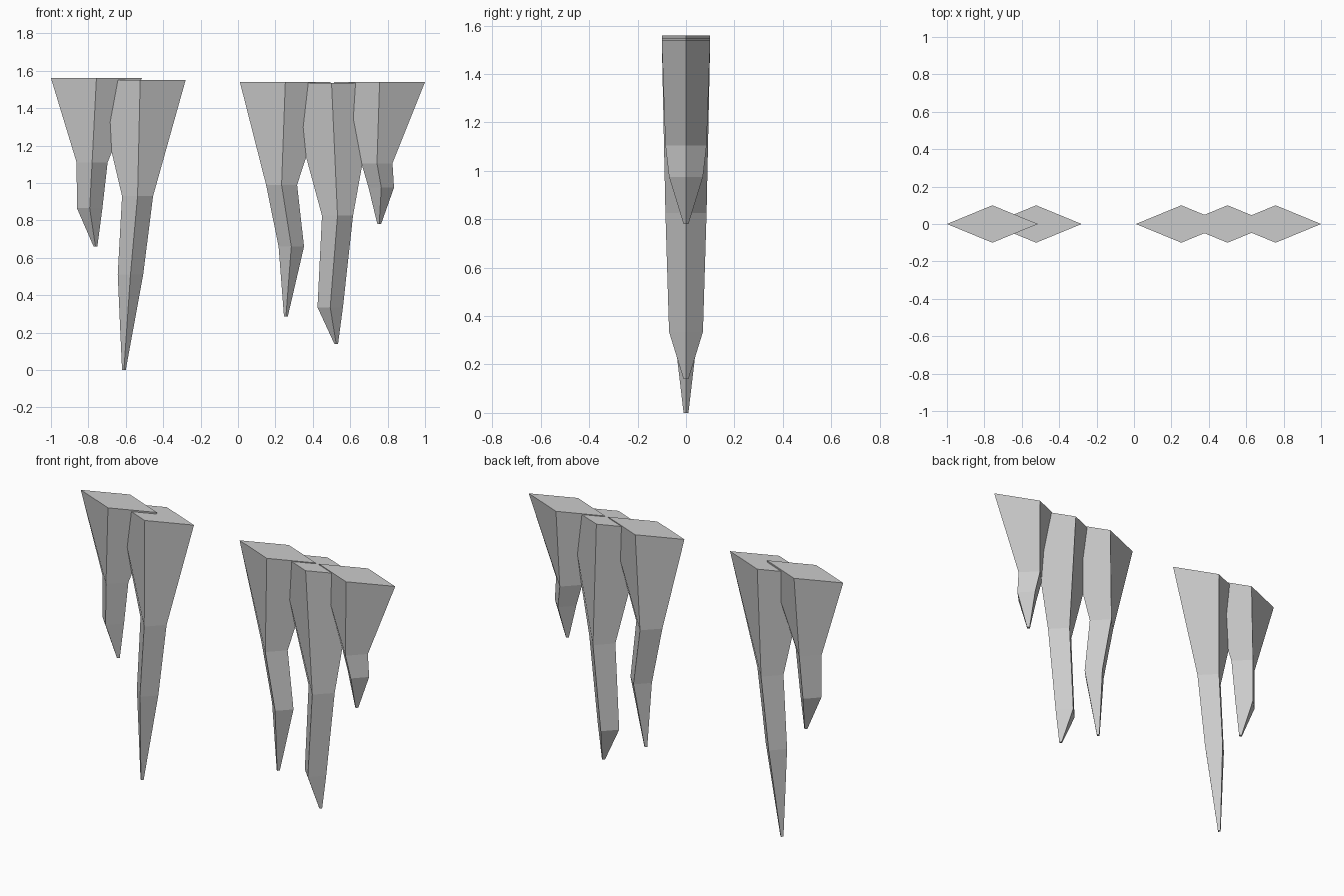
import bpy

# Remove the default cube
cube = bpy.data.objects.get("Cube")
if cube:
    bpy.data.objects.remove(cube, do_unlink=True)

# Single grey stone material
stone = bpy.data.materials.new("grey_stone")
stone.use_nodes = True
grey = (0.6, 0.6, 0.6, 1)
stone.diffuse_color = grey
stone.node_tree.nodes["Principled BSDF"].inputs["Base Color"].default_value = grey

# Half width and half depth shared by every spike: root, shoulder, knee, tip
WIDTHS = (0.243, 0.083, 0.068, 0.01)
DEPTHS = (0.1, 0.085, 0.07, 0.01)

# Centre line (x, z) of each hanging spike, from root to tip
SPIKES = {
    "right_cluster_short_spike": ((-0.757, 1.56), (-0.78, 1.11), (-0.793, 0.865), (-0.762, 0.66)),
    "right_cluster_long_spike": ((-0.523, 1.55), (-0.537, 0.93), (-0.575, 0.51), (-0.61, 0)),
    "left_cluster_inner_spike": ((0.253, 1.54), (0.233, 0.99), (0.285, 0.66), (0.256, 0.285)),
    "left_cluster_middle_spike": ((0.5, 1.535), (0.532, 0.825), (0.493, 0.335), (0.525, 0.14)),
    "left_cluster_outer_spike": ((0.757, 1.54), (0.743, 1.105), (0.766, 0.975), (0.755, 0.78)),
}


def build_spike(name, path):
    """Skin diamond-shaped rings along a bent path and cap both ends."""
    verts, faces = [], []
    for (x, z), w, d in zip(path, WIDTHS, DEPTHS):
        verts += [(x - w, 0, z), (x, -d, z), (x + w, 0, z), (x, d, z)]
    for ring in range(len(path) - 1):
        top, low = ring * 4, ring * 4 + 4
        for side in range(4):
            after = (side + 1) % 4
            faces.append((top + side, low + side, low + after, top + after))
    last = len(verts) - 4
    faces.append((0, 1, 2, 3))
    faces.append(tuple(last + side for side in (3, 2, 1, 0)))

    mesh = bpy.data.meshes.new(name)
    mesh.from_pydata(verts, [], faces)
    mesh.materials.append(stone)
    mesh.update()
    spike = bpy.data.objects.new(name, mesh)
    bpy.context.scene.collection.objects.link(spike)


# Hang all the spikes
for spike_name, spike_path in SPIKES.items():
    build_spike(spike_name, spike_path)
